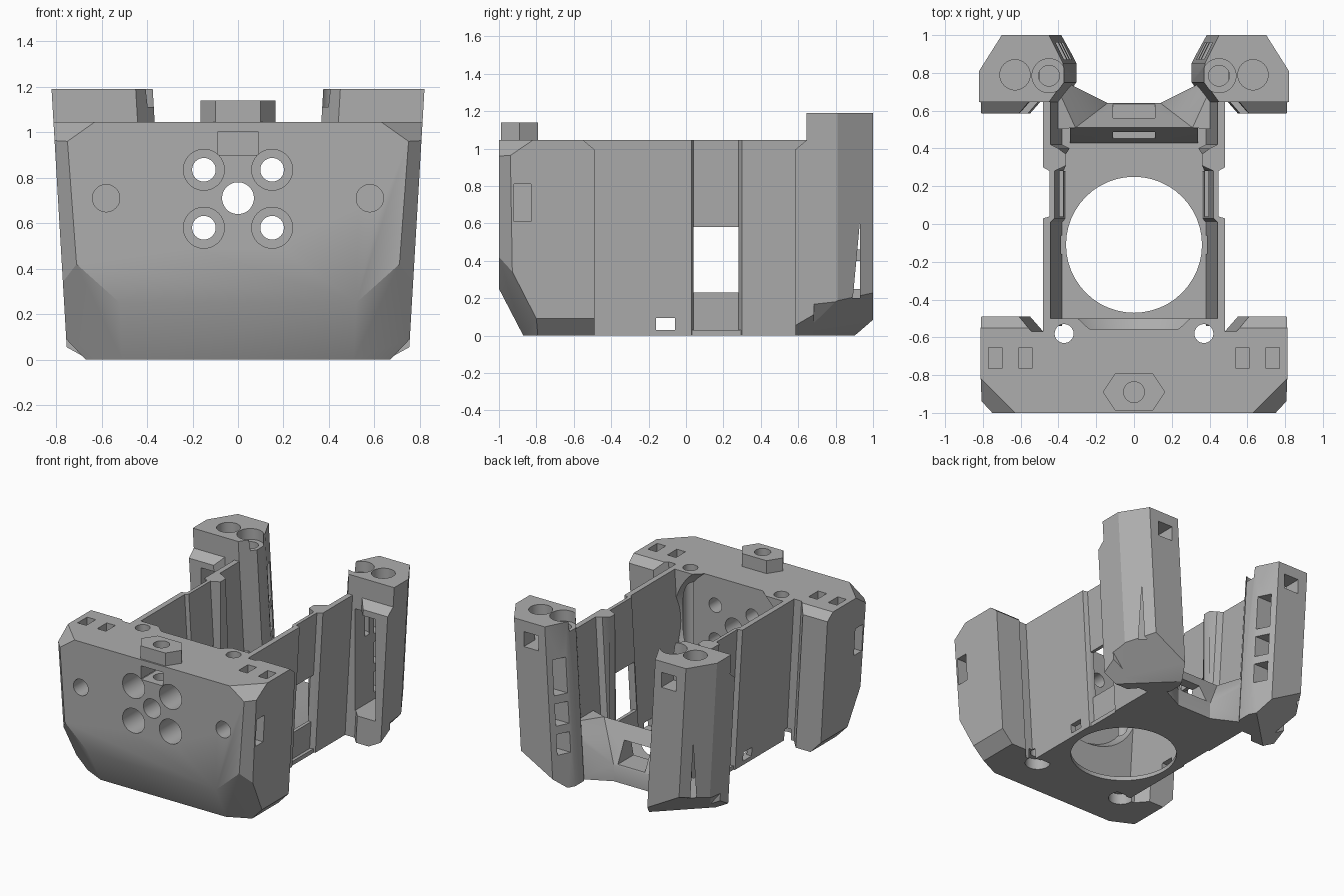
import bpy, bmesh, math
from mathutils import Vector, Matrix

cube = bpy.data.objects.get("Cube")
if cube:
    bpy.data.objects.remove(cube, do_unlink=True)

grey = bpy.data.materials.new("grey_plastic")
grey.use_nodes = True
COLOUR = (0.42, 0.42, 0.42, 1)
grey.diffuse_color = COLOUR
grey.node_tree.nodes["Principled BSDF"].inputs["Base Color"].default_value = COLOUR

TOP = 1.045      # height of the walls and front block
TALL = 1.19      # height of the rear pillars


def make(name, bm):
    bmesh.ops.recalc_face_normals(bm, faces=bm.faces)
    mesh = bpy.data.meshes.new(name)
    bm.to_mesh(mesh)
    bm.free()
    mesh.materials.append(grey)
    obj = bpy.data.objects.new(name, mesh)
    bpy.context.collection.objects.link(obj)
    return obj


def slice_off(bm, points, inside):
    """Chamfer: remove everything beyond the plane through three points."""
    a, b, c = map(Vector, points)
    n = (b - a).cross(c - a).normalized()
    if (Vector(inside) - a).dot(n) > 0:
        n = -n
    bmesh.ops.bisect_plane(bm, geom=bm.verts[:] + bm.edges[:] + bm.faces[:],
                           plane_co=a, plane_no=n, clear_outer=True)
    bmesh.ops.holes_fill(bm, edges=[e for e in bm.edges if e.is_boundary])


def prism(name, outline, z0, z1, lean=True, cuts=(), inside=(0, 0, 0)):
    """Extruded outline whose sides lean inward towards the bottom."""
    bm = bmesh.new()
    rings = []
    for z in (z0, z1):
        shift = 0.07 * (1 - z / TALL) if lean else 0
        rings.append([bm.verts.new((x - math.copysign(shift, x) * (abs(x) > 0.37), y, z))
                      for x, y in outline])
    low, high = rings
    bm.faces.new(low[::-1])
    bm.faces.new(high)
    for i in range(len(low)):
        j = (i + 1) % len(low)
        bm.faces.new((low[i], low[j], high[j], high[i]))
    bmesh.ops.recalc_face_normals(bm, faces=bm.faces)
    for plane in cuts:
        slice_off(bm, plane, inside)
    return make(name, bm)


def hull(name, points):
    bm = bmesh.new()
    for p in points:
        bm.verts.new(p)
    res = bmesh.ops.convex_hull(bm, input=bm.verts[:])
    loose = [g for g in res["geom_interior"] if isinstance(g, bmesh.types.BMVert)]
    bmesh.ops.delete(bm, geom=loose, context="VERTS")
    return make(name, bm)


def box(x0, x1, y0, y1, z0, z1):
    return hull("cutter", [(x, y, z) for x in (x0, x1) for y in (y0, y1) for z in (z0, z1)])


def drill(start, axis, length, r, r_end=None):
    """Round cutter from a start point along y or z."""
    turn = Matrix.Rotation(-math.pi / 2, 4, "X") if axis == "Y" else Matrix()
    bm = bmesh.new()
    bmesh.ops.create_cone(bm, cap_ends=True, segments=48, radius1=r, depth=length,
                          radius2=r if r_end is None else r_end,
                          matrix=Matrix.Translation(start) @ turn
                          @ Matrix.Translation((0, 0, length / 2)))
    return make("cutter", bm)


def finish(obj, cutters=(), mirror=False):
    for c in cutters:
        c.hide_render = True
        mod = obj.modifiers.new("cut", "BOOLEAN")
        mod.operation, mod.solver, mod.object = "DIFFERENCE", "EXACT", c
    if mirror:
        obj.modifiers.new("mirror", "MIRROR").use_mirror_merge = False
    bpy.context.view_layer.update()
    graph = bpy.context.evaluated_depsgraph_get()
    mesh = bpy.data.meshes.new_from_object(obj.evaluated_get(graph))
    obj.modifiers.clear()
    obj.data = mesh
    for c in cutters:
        bpy.data.objects.remove(c, do_unlink=True)
    bpy.ops.object.select_all(action="DESELECT")
    obj.select_set(True)
    bpy.context.view_layer.objects.active = obj
    bpy.ops.object.shade_smooth_by_angle()


def both(points):
    return [points, [(-x, y, z) for x, y, z in points]]


# Front block with chamfered corners
side_chamfer = [(.755, -.8, .09), (.755, -.5, .09), (.67, -.5, 0)]
planes = [[(0, -1, .25), (1, -1, .25), (0, -.87, 0)]]
for pts in ([(.75, -1, .96), (.71, -1, .42), (.81, -.935, .96)],
            [(.75, -1, .96), (.63, -1, TOP), (.81, -.82, TOP)],
            [(.71, -1, .42), (.52, -1, .25), (.755, -.8, .09)],
            side_chamfer):
    planes += both(pts)
half = [(.82, -1), (.82, -.57), (.49, -.57), (.49, -.5)]
block = prism("front_block", half + [(-x, y) for x, y in half[::-1]], 0, TOP,
              cuts=planes, inside=(0, -.7, .6))
holes = [drill((0, -1.1, .71), "Y", .8, .07),
         drill((0, -.555, .71), "Y", .057, .41, .45),
         box(-.09, .09, -1.1, -.8, .9, 1.0),
         drill((0, -.89, .85), "Z", .4, .055)]
for s in (1, -1):
    for z in (.835, .58):
        holes += [drill((s * .15, -1.1, z), "Y", .42, .09),
                  drill((s * .15, -.9, z), "Y", .6, .052)]
    holes += [drill((s * .58, -1.1, .71), "Y", .25, .06),
              drill((s * .37, -.58, -.1), "Z", 1.3, .05),
              drill((s * .37, -.58, -.1), "Z", .18, .085),
              box(s * .7, s * .9, -.92, -.83, .61, .81)]
    for x in (.735, .575):
        holes.append(box(s * (x - .035), s * (x + .035), -.765, -.655, .92, 1.2))
finish(block, holes)

# Hexagonal boss on top of the block
boss = prism("hex_boss", [(.165, -.89), (.1, -.792), (-.1, -.792),
                          (-.165, -.89), (-.1, -.988), (.1, -.988)], TOP - .02, 1.14, lean=False)
finish(boss, [drill((0, -.89, .9), "Z", .4, .055)])

# Leaning side walls with a thin windowed middle
wall = prism("side_wall", [(.49, -.54), (.49, .03), (.455, .04), (.455, .28), (.49, .3),
                           (.49, .68), (.45, .68), (.45, .42), (.41, .4), (.36, .37),
                           (.36, .31), (.43, .28), (.43, .03), (.45, .01), (.45, -.54)], 0, TOP)
finish(wall, [box(.3, .6, .04, .28, .23, .58), box(.3, .6, -.16, -.06, .03, .095)], mirror=True)

# Floor plate with the large round opening
floor = prism("floor_plate", [(.41, -.53), (.41, .6), (-.41, .6), (-.41, -.53)], 0, .03, lean=False)
finish(floor, [drill((0, -.11, -.1), "Z", .3, .36)])

# Low rear sill with a window, and its wings
sill = hull("rear_sill", [(x, y, z) for x in (-.34, .34) for y, z in
                          ((.43, 0), (.43, .03), (.51, .38), (.64, .12), (.64, 0))])
finish(sill, [box(-.11, .11, .3, .8, .13, .28)])
wing = hull("sill_wing", [(.14, .64, 0), (.14, .64, .12), (.31, .51, 0), (.31, .51, .38),
                          (.36, .75, 0), (.36, .75, .3), (.42, .5, 0), (.42, .5, .4),
                          (.42, .75, 0), (.42, .75, .4)])
finish(wing, mirror=True)

# Hollow rear pillars
rear_cuts = [[(.75, .58, .05), (.76, .8, .18), (.66, .58, 0)],
             [(.76, .8, .18), (.65, 1, .07), (.6, .9, 0)],
             [(0, 1, .07), (1, 1, .07), (0, .9, 0)]]
pillar = prism("rear_pillar", [(.82, .645), (.82, .81), (.7, 1), (.45, 1), (.375, .85),
                               (.375, .75), (.45, .645)], 0, TALL,
               cuts=rear_cuts, inside=(.6, .8, .6))
pillar_holes = [box(.5, .71, .5, .93, .2, .95),
                drill((.63, .79, 1.0), "Z", .4, .08),
                drill((.45, .785, 1.11), "Z", .3, .09),
                drill((.45, .785, .7), "Z", .6, .055),
                box(.5, .62, .86, 1.1, 1.0, 1.11)]
pillar_holes += [box(.25, .55, .87, .96, a, b) for a, b in ((.25, .4), (.46, .62), (.68, .94))]
finish(pillar, pillar_holes, mirror=True)


# Tabs on the facing sides of block and pillars
def tab(name, y, s, cuts, cutters):
    bevel = [(0, y + s * .08, .995), (1, y + s * .08, .995), (0, y + s * .02, TOP)]
    obj = prism(name, [(.82, y - s * .02), (.82, y + s * .08), (.62, y + s * .08),
                       (.55, y), (.55, y - s * .02)], 0, TOP,
                cuts=cuts + [bevel], inside=(.6, y, .6))
    finish(obj, cutters, mirror=True)


tab("front_tab", -.57, 1, [side_chamfer], [])
tab("rear_tab", .665, -1, rear_cuts[:1], [box(.45, .71, .4, .9, .2, .95)])
